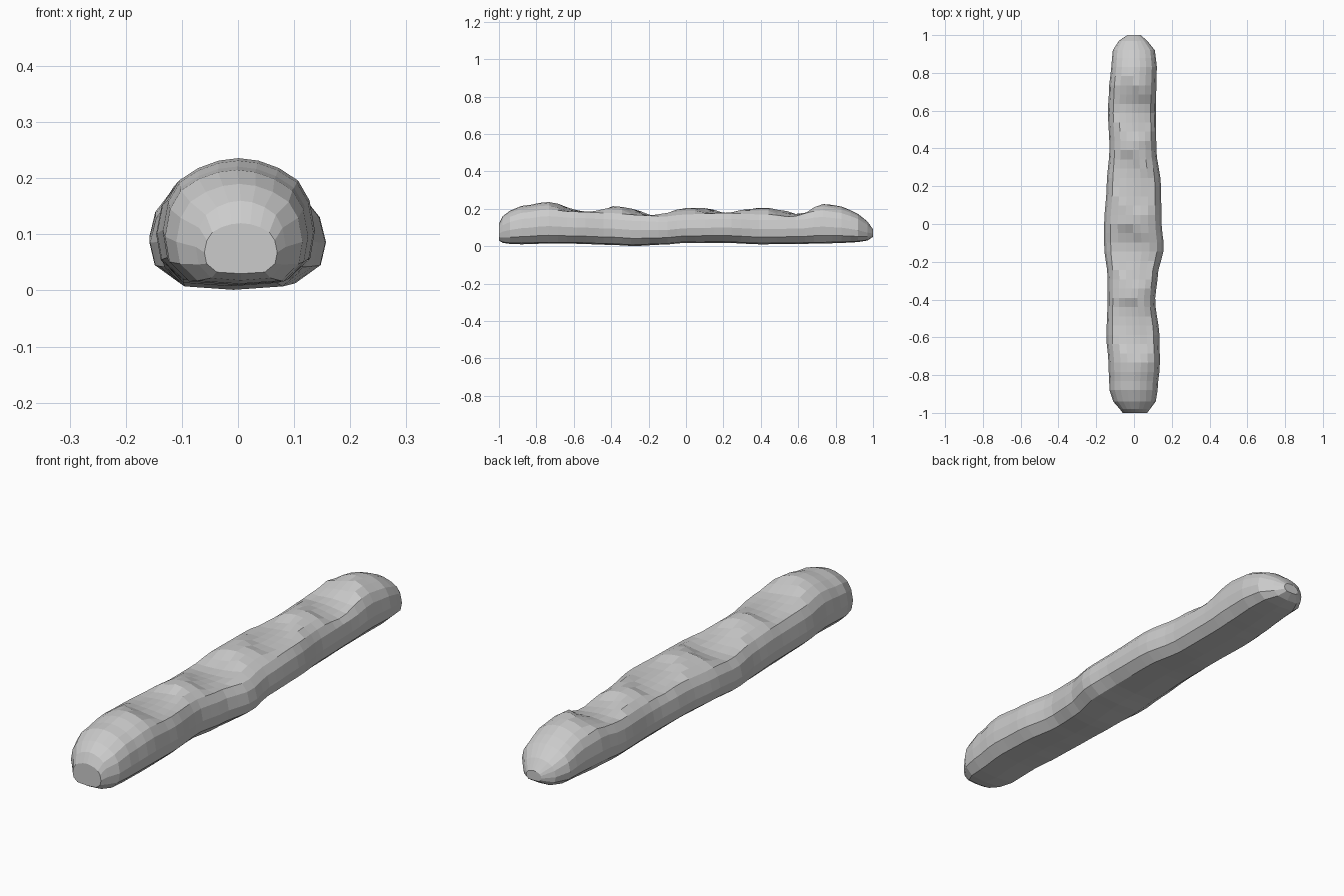
import bpy, bmesh, math

# Stations along the loaf: y, left x, right x, bottom z, top z
STATIONS = [
    (-1.00, -0.060, 0.070, 0.030, 0.120),
    (-0.98, -0.075, 0.085, 0.018, 0.160),
    (-0.94, -0.110, 0.115, 0.012, 0.190),
    (-0.88, -0.130, 0.125, 0.010, 0.215),
    (-0.74, -0.135, 0.137, 0.014, 0.236),
    (-0.60, -0.146, 0.135, 0.013, 0.222),
    (-0.40, -0.140, 0.112, 0.007, 0.214),
    (-0.28, -0.140, 0.125, 0.001, 0.205),
    (-0.12, -0.158, 0.158, 0.008, 0.192),
    (0.00, -0.158, 0.146, 0.018, 0.203),
    (0.20, -0.145, 0.143, 0.018, 0.212),
    (0.40, -0.130, 0.118, 0.010, 0.205),
    (0.60, -0.138, 0.116, 0.012, 0.206),
    (0.72, -0.132, 0.118, 0.014, 0.230),
    (0.84, -0.120, 0.121, 0.017, 0.212),
    (0.92, -0.112, 0.110, 0.022, 0.172),
    (0.97, -0.080, 0.070, 0.030, 0.132),
    (1.00, -0.035, 0.035, 0.050, 0.090),
]
# Half cross-section from bottom centre to top centre: share of width, share of height
HALF = [(0, 0), (0.66, 0.03), (0.94, 0.20), (1.0, 0.42), (0.93, 0.66),
        (0.78, 0.82), (0.53, 0.92), (0.26, 0.98), (0, 1)]
PROFILE = HALF + [(-x, z) for x, z in HALF[-2:0:-1]]
# Diagonal slashes across the top: centre y
SLASHES = [-0.55, -0.17, 0.22, 0.60]


def station(y):
    for a, b in zip(STATIONS, STATIONS[1:]):
        if y <= b[0]:
            t = (y - a[0]) / (b[0] - a[0])
            t = t * t * (3 - 2 * t) if abs(y) < 0.85 else t
            return [p + (q - p) * t for p, q in zip(a[1:], b[1:])]
    return STATIONS[-1][1:]


def slash_depth(x, y):
    depth = 0
    for c in SLASHES:
        u = (y - c + 0.6 * x) / 0.15      # slanted along the loaf
        v = (x + 0.005) / 0.105
        r = u * u + v * v
        if r < 1:
            depth = max(depth, 0.034 * (1 - r) ** 0.6)
    return depth


# Loaf body
ys = [-1, -0.98, -0.94] + [-0.88 + 1.76 * i / 36 for i in range(37)] + [0.92, 0.97, 1]
bm = bmesh.new()
rings = []
for y in ys:
    left, right, low, high = station(y)
    mid, half = (left + right) / 2, (right - left) / 2
    ring = []
    for px, pz in PROFILE:
        x, z = mid + px * half, low + pz * (high - low)
        if pz > 0.75:
            z -= slash_depth(x, y)
        ring.append(bm.verts.new((x, y, z)))
    rings.append(ring)
n = len(PROFILE)
for a, b in zip(rings, rings[1:]):
    for i in range(n):
        j = (i + 1) % n
        bm.faces.new((a[i], a[j], b[j], b[i]))
bm.faces.new(rings[0])
bm.faces.new(rings[-1])
bmesh.ops.recalc_face_normals(bm, faces=bm.faces)

mesh = bpy.data.meshes.new("loaf")
bm.to_mesh(mesh)
bm.free()
loaf = bpy.data.objects.new("loaf", mesh)
bpy.context.collection.objects.link(loaf)
